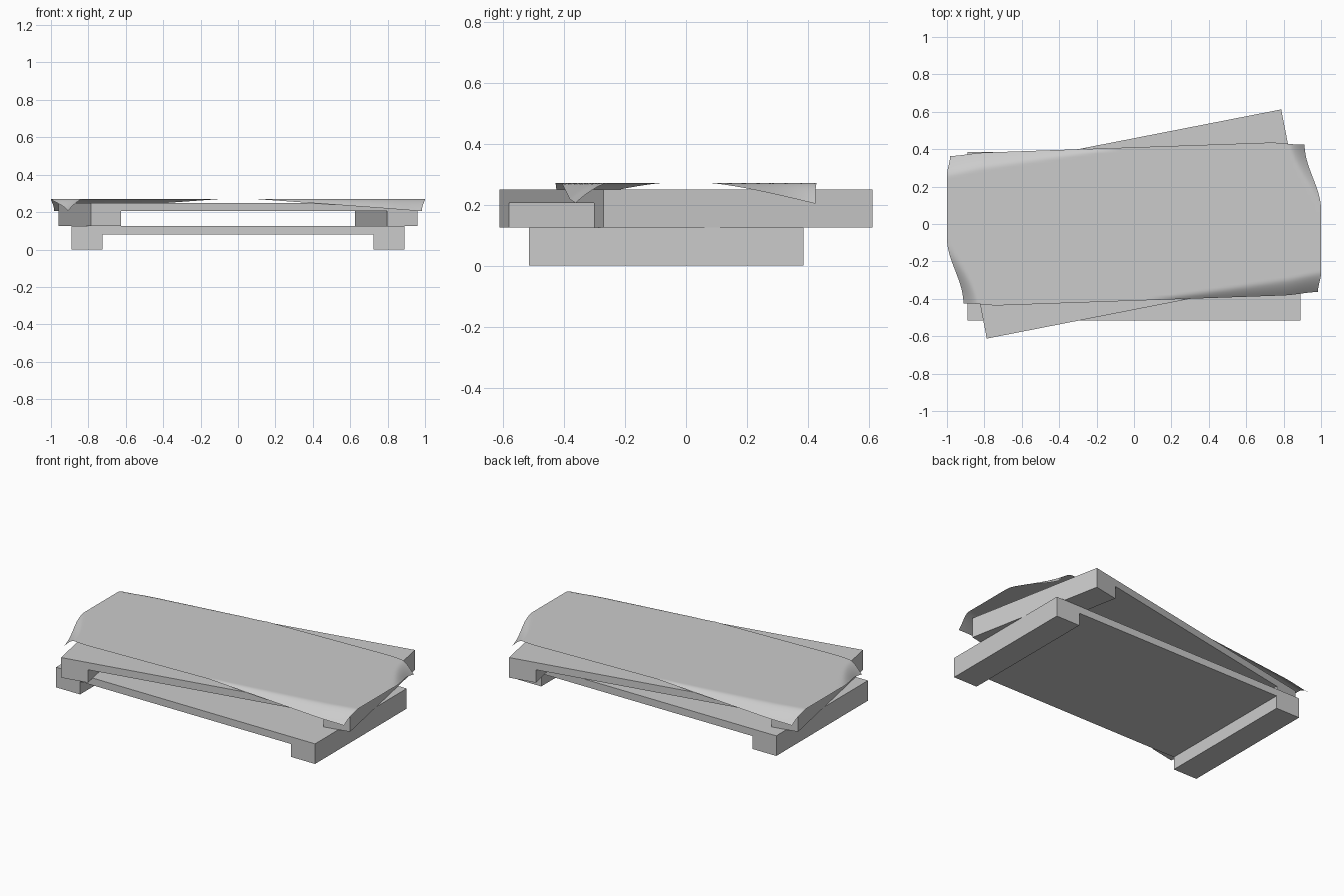
import bpy, bmesh
from math import radians
from mathutils import Matrix

if "Cube" in bpy.data.objects:
    bpy.data.objects.remove(bpy.data.objects["Cube"])


def pallet(name, loc, angle):
    """Board with a runner under each short end, extruded along y."""
    hx, hy, h, leg, slab = 0.89, 0.45, 0.125, 0.165, 0.08
    profile = [(-hx, 0), (-hx + leg, 0), (-hx + leg, slab), (hx - leg, slab),
               (hx - leg, 0), (hx, 0), (hx, h), (-hx, h)]
    bm = bmesh.new()
    face = bm.faces.new([bm.verts.new((x, -hy, z)) for x, z in profile])
    ext = bmesh.ops.extrude_face_region(bm, geom=[face])
    moved = [g for g in ext["geom"] if isinstance(g, bmesh.types.BMVert)]
    bmesh.ops.translate(bm, verts=moved, vec=(0, 2 * hy, 0))
    bmesh.ops.recalc_face_normals(bm, faces=bm.faces)
    bm.transform(Matrix.Translation(loc) @ Matrix.Rotation(radians(angle), 4, 'Z'))
    return finish(bm, name)


def finish(bm, name):
    me = bpy.data.meshes.new(name)
    bm.to_mesh(me)
    bm.free()
    ob = bpy.data.objects.new(name, me)
    bpy.context.collection.objects.link(ob)
    return ob


def clamp(t):
    return max(0.0, min(1.0, t))


def smooth(t):
    t = clamp(t)
    return t * t * (3 - 2 * t)


def sag(dist, width):
    """Fall-off of the droop, 1 at the cloth edge and 0 at the fold."""
    return clamp(1 - dist / width) ** 1.5 if width > 1e-4 else 0.0


def drape(u, v):
    """Cloth point for u, v in -1..1; its right and front edges hang at the corners."""
    x, y = u * 1.0, v * 0.41 + u * 0.035
    drop = 0.0
    for s in (1, -1):                       # half-turn symmetry
        a, b = u * s, v * s
        t = clamp((a - 0.08) / 0.92)        # long edge
        front = 0.066 * t * sag((b + 1) * 0.41, 0.11 * t)
        t = clamp((b - 0.1) / 0.9)          # short edge
        side = 0.068 * t ** 1.3 * sag(1 - a, 0.13 * t)
        drop = max(drop, front, side)
        pull = clamp((a - 0.75) / 0.25)
        x -= s * pull * (0.088 * smooth((b - 0.1) / 0.9) + 0.017 * smooth((-b - 0.75) / 0.25))
        y += s * 0.012 * smooth(-b) * smooth((a - 0.8) / 0.2)
        y -= s * 0.02 * smooth(b) * smooth((a - 0.7) / 0.3)
    return x, y, 0.271 - drop


# Two stacked pallets, the upper one turned
pallet("lower_pallet", (0, -0.065, 0), 0)
pallet("upper_pallet", (0, 0, 0.125), 11.07)

# Cloth sheet lying on top
bm = bmesh.new()
bmesh.ops.create_grid(bm, x_segments=120, y_segments=60, size=1)
for vert in bm.verts:
    vert.co = drape(vert.co.x, vert.co.y)
for f in bm.faces:
    f.smooth = True
finish(bm, "cloth_sheet")
